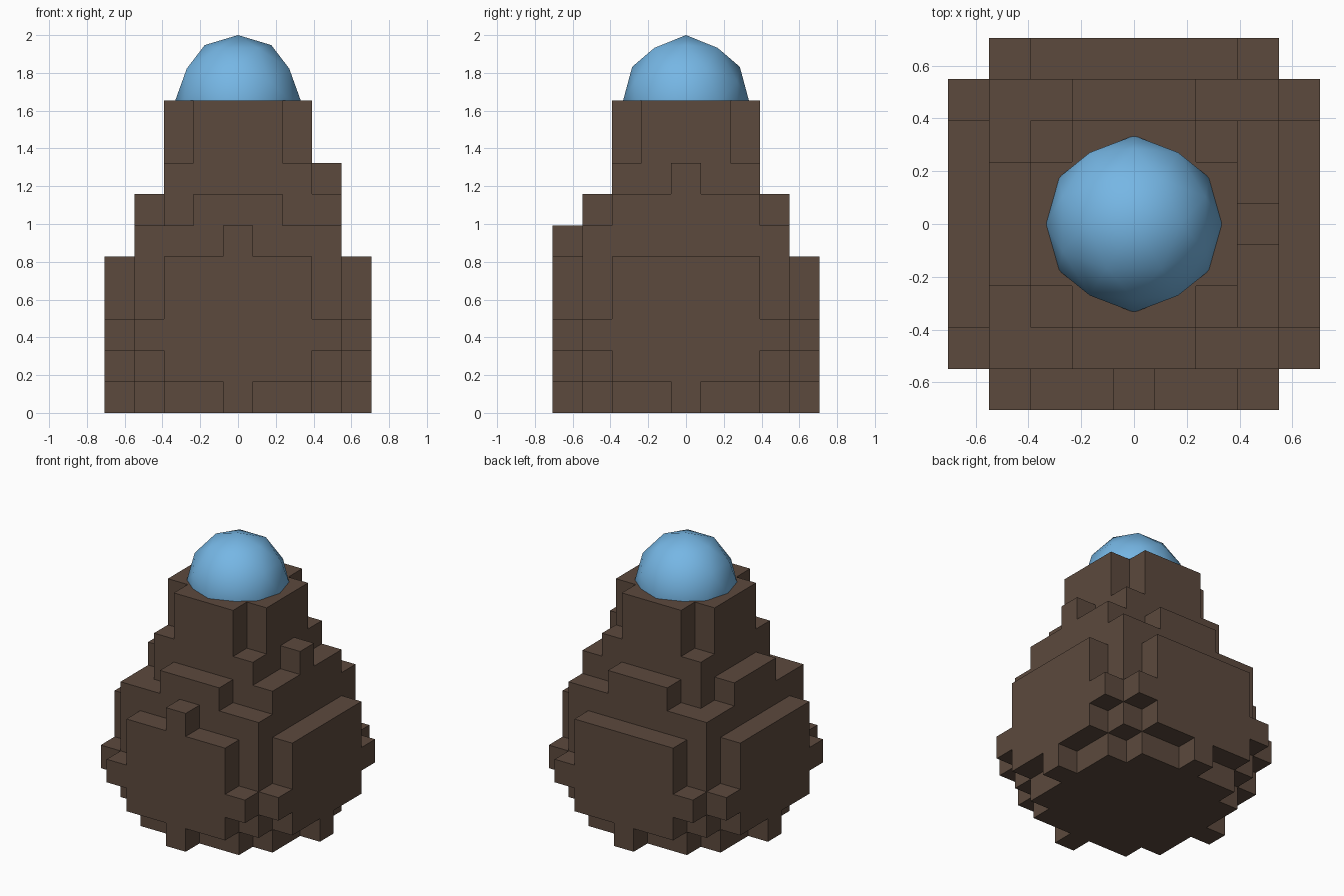
import bpy
import bmesh
import math
from mathutils import Matrix, Vector

cube = bpy.data.objects.get("Cube")
if cube:
    bpy.data.objects.remove(cube, do_unlink=True)

CELL = 0.1568      # block width and depth
STEP = 0.1655      # block height


def make_material(name, color):
    mat = bpy.data.materials.new(name)
    mat.use_nodes = True
    mat.diffuse_color = (*color, 1)
    mat.node_tree.nodes["Principled BSDF"].inputs["Base Color"].default_value = (*color, 1)
    return mat


def make_object(name, bm, mat):
    mesh = bpy.data.meshes.new(name)
    bm.to_mesh(mesh)
    bm.free()
    mesh.materials.append(mat)
    obj = bpy.data.objects.new(name, mesh)
    bpy.context.collection.objects.link(obj)
    return obj


def rects(*halves):
    """Block columns covered by centred rectangles of given half extents."""
    return {(x, y) for hx, hy in halves
            for x in range(-hx, hx + 1) for y in range(-hy, hy + 1)}


def build_blocks(name, layers, mat):
    """Stack the layers of blocks and keep only their outer faces."""
    cells = {(x, y, z) for z, layer in enumerate(layers) for x, y in layer}
    bm = bmesh.new()
    for cell in cells:
        for axis in range(3):
            for side in (-1, 1):
                near = list(cell)
                near[axis] += side
                if tuple(near) in cells:
                    continue
                n = Vector((0, 0, 0))
                n[axis] = side
                u = Vector((n.y, n.z, n.x))
                v = n.cross(u)
                mid = Vector(cell) + n / 2
                bm.faces.new([bm.verts.new(mid + (a * u + b * v) / 2)
                              for a, b in ((-1, -1), (1, -1), (1, 1), (-1, 1))])
    bmesh.ops.remove_doubles(bm, verts=bm.verts, dist=0.01)
    bmesh.ops.translate(bm, verts=bm.verts, vec=(0, 0, 0.5))
    bmesh.ops.scale(bm, verts=bm.verts, vec=(CELL, CELL, STEP))
    return make_object(name, bm, mat)


brown = make_material("dark brown", (0.107, 0.067, 0.047))
blue = make_material("sky blue", (0.18, 0.47, 0.78))

# Layers of the body, from the ground up
foot = rects((4, 0), (3, 2), (2, 3), (0, 4))
round_layer = rects((4, 2), (3, 3), (2, 4))
belly = rects((4, 3), (3, 4))
shoulder = rects((3, 3)) | {(0, -4)}                      # front knob
collar = rects((3, 1), (2, 2), (1, 3)) | {(3, -2), (3, 2)}
neck_base = rects((2, 2)) | {(3, 0)}                      # side knob
neck = rects((2, 1), (1, 2))

build_blocks("stepped_body",
             [foot, round_layer, belly, round_layer, round_layer,
              shoulder, collar, neck_base, neck, neck], brown)

# Faceted dome with an edge midpoint at its top
bm = bmesh.new()
bmesh.ops.create_icosphere(bm, subdivisions=2, radius=1)
turn = Matrix.Rotation(-math.atan(2) / 2, 4, 'Y')
size = Matrix.Diagonal((0.335, 0.335, 0.354, 1))
bmesh.ops.transform(bm, matrix=Matrix.Translation((0, 0, 1.646)) @ size @ turn, verts=bm.verts)
for face in bm.faces:
    face.smooth = True
make_object("dome", bm, blue)
